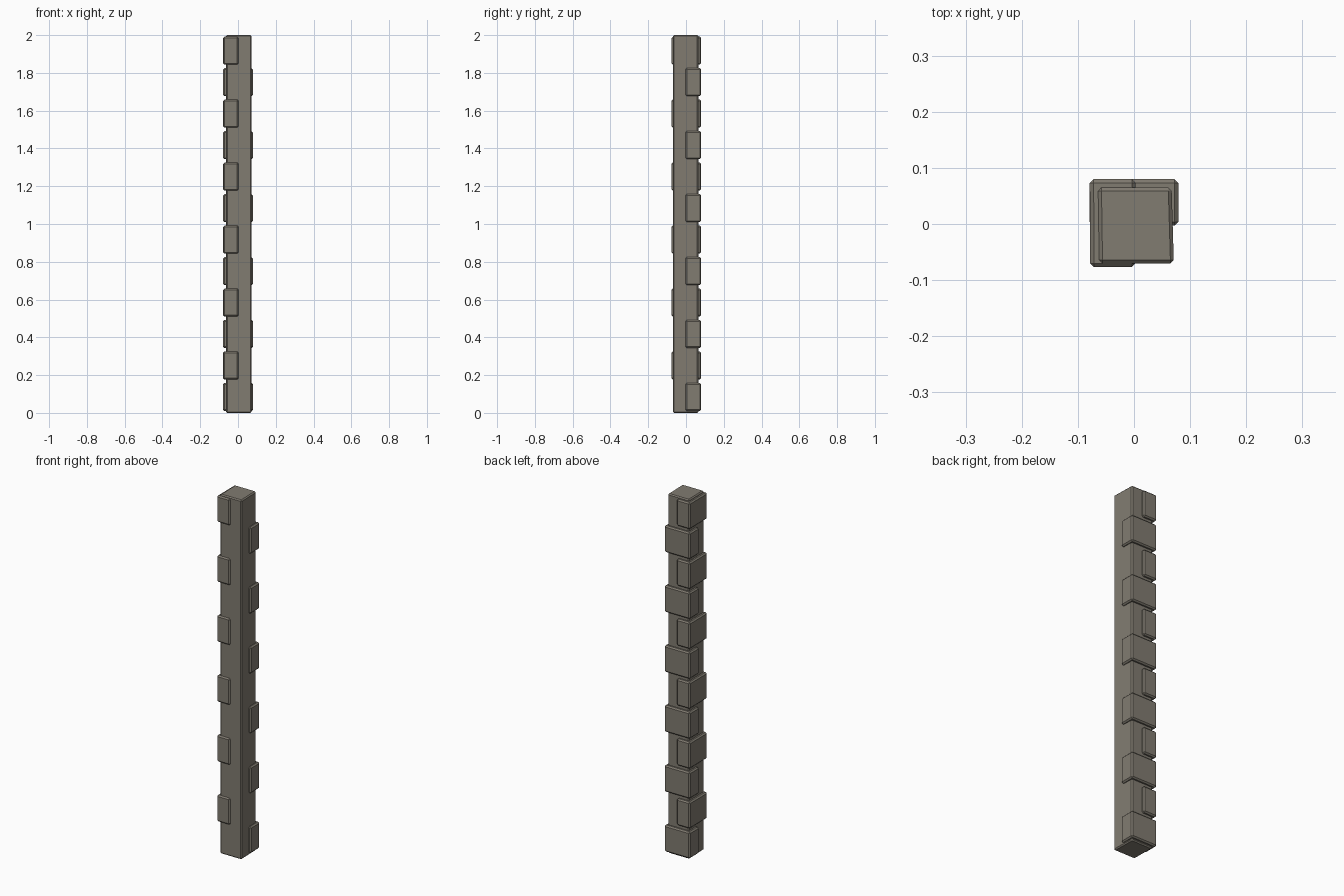
import bpy
import bmesh

cube = bpy.data.objects.get("Cube")
if cube:
    bpy.data.objects.remove(cube, do_unlink=True)

# Single stone colour
stone = bpy.data.materials.new("warm grey stone")
stone.use_nodes = True
colour = (0.22, 0.20, 0.165, 1)
stone.diffuse_color = colour
stone.node_tree.nodes["Principled BSDF"].inputs["Base Color"].default_value = colour


def prism(name, outline, bottom, top, bevel):
    """Extrude a counter-clockwise outline upwards and chamfer its edges."""
    bm = bmesh.new()
    base = bm.faces.new([bm.verts.new((x, y, bottom)) for x, y in outline])
    up = bmesh.ops.extrude_face_region(bm, geom=[base], use_keep_orig=True)
    for v in up["geom"]:
        if isinstance(v, bmesh.types.BMVert):
            v.co.z = top
    bmesh.ops.recalc_face_normals(bm, faces=bm.faces)
    bmesh.ops.bevel(bm, geom=bm.edges[:], offset=bevel, segments=1,
                    affect='EDGES', clamp_overlap=True)
    mesh = bpy.data.meshes.new(name)
    bm.to_mesh(mesh)
    bm.free()
    mesh.materials.append(stone)
    obj = bpy.data.objects.new(name, mesh)
    bpy.context.collection.objects.link(obj)
    return obj


# Slightly uneven square shaft
prism("pillar_shaft",
      [(-0.062, -0.07), (0.071, -0.07), (0.067, 0.065), (-0.064, 0.065)],
      0, 2, 0.006)

# Corner stones, alternately laid along the back and along the side
back = [(-0.079, -0.003), (0.079, -0.003), (0.079, 0.08), (-0.079, 0.08)]
side = [(-0.078, -0.077), (0.003, -0.077), (0.003, 0.08), (-0.079, 0.08)]
count, height = 12, 0.148
for i in range(count):
    z = 0.01 + i * 2 / count
    name, outline = ("side_stone", side) if i % 2 else ("back_stone", back)
    prism(f"{name}_{i // 2 + 1}", outline, z, z + height, 0.007)
